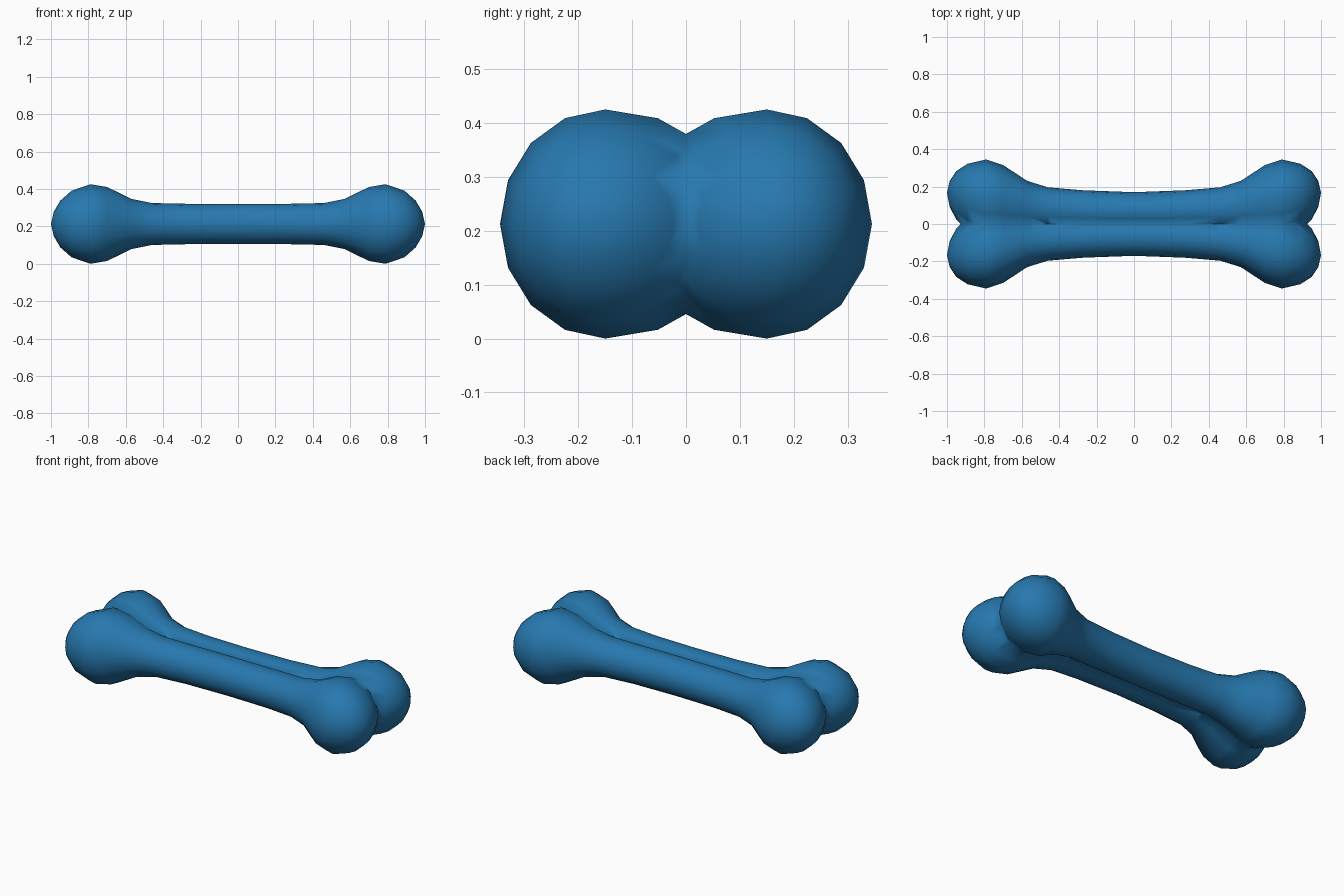
import bpy, bmesh, math

if "Cube" in bpy.data.objects:
    bpy.data.objects.remove(bpy.data.objects["Cube"])

SIDES = 16
CENTRE_Z = 0.2125

# One quarter of the bone: x, lobe centre y, outer y radius, inner y radius, z radius
STATIONS = [
    (0.00, 0.070, 0.100, 0.105, 0.108),
    (0.27, 0.073, 0.107, 0.108, 0.108),
    (0.46, 0.084, 0.112, 0.118, 0.112),
    (0.57, 0.100, 0.130, 0.150, 0.134),
    (0.70, 0.138, 0.177, 0.225, 0.198),
    (0.79, 0.150, 0.195, 0.255, 0.2125),
    (0.89, 0.158, 0.164, 0.195, 0.178),
    (0.95, 0.163, 0.120, 0.140, 0.125),
    (0.985, 0.166, 0.065, 0.075, 0.065),
]

bm = bmesh.new()


def ring(x, cy, outer, inner, rz):
    verts = []
    for i in range(SIDES):
        a = 2 * math.pi * i / SIDES
        c, s = math.cos(a), math.sin(a)
        verts.append(bm.verts.new((x, cy + c * (outer if c > 0 else inner),
                                   CENTRE_Z + s * rz)))
    return verts


# Loft the lobe from mid-shaft to the rounded tip
rings = [ring(*st) for st in STATIONS]
for a, b in zip(rings, rings[1:]):
    for i in range(SIDES):
        j = (i + 1) % SIDES
        bm.faces.new((a[i], a[j], b[j], b[i]))
tip = bm.verts.new((1.0, 0.167, CENTRE_Z))
for i in range(SIDES):
    bm.faces.new((rings[-1][i], rings[-1][(i + 1) % SIDES], tip))

# Trim at the centre groove
bmesh.ops.bisect_plane(bm, geom=bm.verts[:] + bm.edges[:] + bm.faces[:], dist=1e-5,
                       plane_co=(0, 0, 0), plane_no=(0, 1, 0), clear_inner=True)
bmesh.ops.recalc_face_normals(bm, faces=bm.faces[:])
top = max(bm.faces, key=lambda f: f.calc_center_median().z)
if top.normal.z < 0:
    bmesh.ops.reverse_faces(bm, faces=bm.faces[:])
for f in bm.faces:
    f.smooth = True

mesh = bpy.data.meshes.new("bone")
bm.to_mesh(mesh)
bm.free()
bone = bpy.data.objects.new("bone", mesh)
bpy.context.collection.objects.link(bone)

# Mirror to the other end and the other lobe
mirror = bone.modifiers.new("mirror", 'MIRROR')
mirror.use_axis = (True, True, False)
mirror.merge_threshold = 0.001

blue = bpy.data.materials.new("blue")
blue.diffuse_color = (0.02, 0.19, 0.43, 1)
blue.use_nodes = True
blue.node_tree.nodes["Principled BSDF"].inputs["Base Color"].default_value = blue.diffuse_color
mesh.materials.append(blue)
